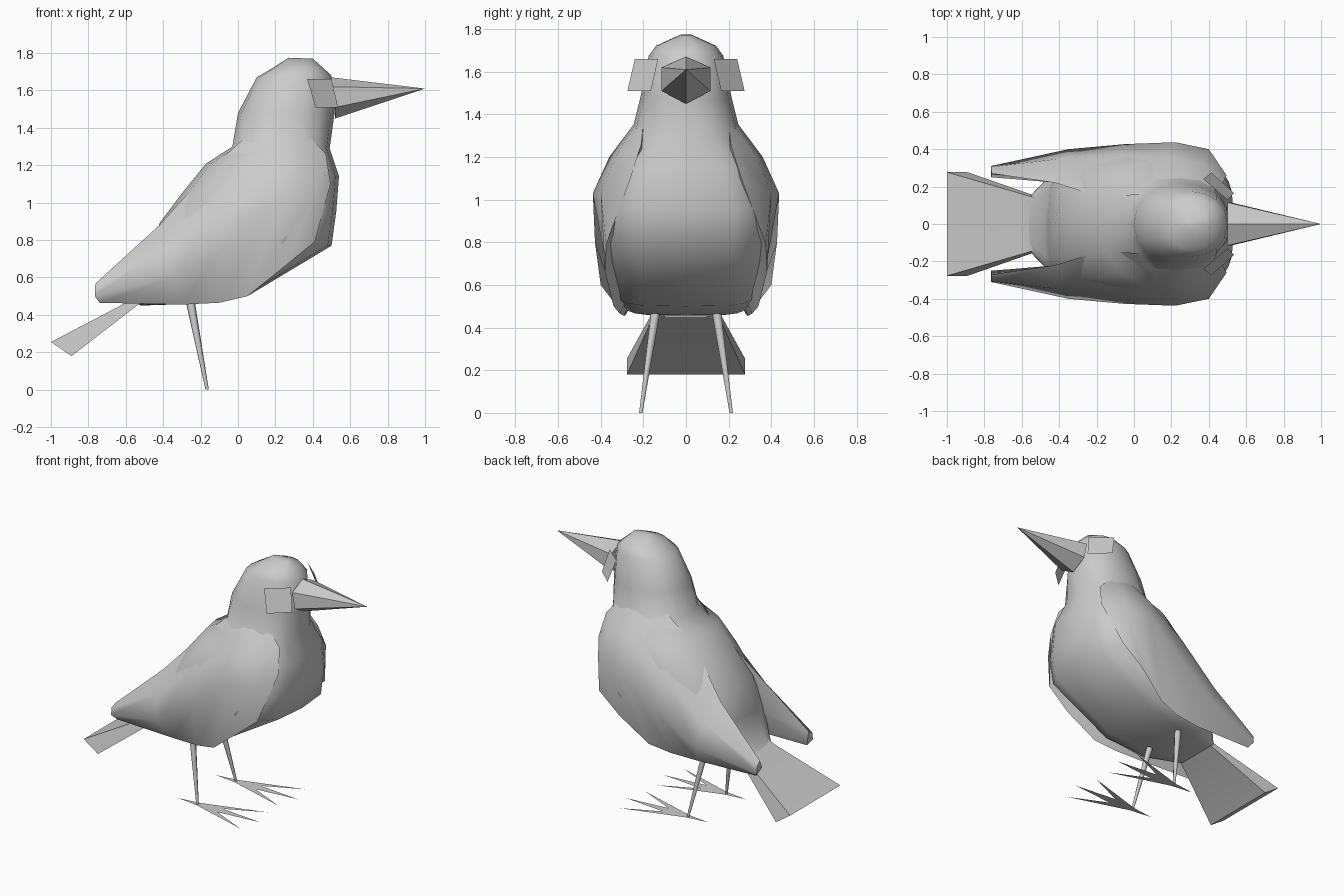
import bpy, bmesh, math

if "Cube" in bpy.data.objects:
    bpy.data.objects.remove(bpy.data.objects["Cube"])


def finish(name, bm, smooth=None, mirror=False):
    bmesh.ops.recalc_face_normals(bm, faces=bm.faces[:])
    me = bpy.data.meshes.new(name)
    bm.to_mesh(me)
    bm.free()
    ob = bpy.data.objects.new(name, me)
    bpy.context.collection.objects.link(ob)
    if mirror:
        m = ob.modifiers.new("Mirror", 'MIRROR')
        m.use_axis = (False, True, False)
        m.use_mirror_merge = False
    if smooth:
        bpy.ops.object.select_all(action='DESELECT')
        ob.select_set(True)
        bpy.context.view_layer.objects.active = ob
        bpy.ops.object.shade_smooth_by_angle(angle=math.radians(smooth))
    return ob


def loft(rings):
    bm = bmesh.new()
    vs = [[bm.verts.new(p) for p in r] for r in rings]
    n = len(rings[0])
    for a, b in zip(vs, vs[1:]):
        for i in range(n):
            j = (i + 1) % n
            bm.faces.new((a[i], a[j], b[j], b[i]))
    bm.faces.new(vs[0])
    bm.faces.new(vs[-1])
    return bm


def polygon(points):
    bm = bmesh.new()
    bm.faces.new([bm.verts.new(p) for p in points])
    return bm


def body_ring(bx, bz, fx, fz, w, pf=0.95, pb=0.9, n=16):
    pts = []
    for i in range(n):
        t = 2 * math.pi * i / n
        c, s = math.cos(t), math.sin(t)
        p = pf if c > 0.01 else pb
        c = math.copysign(abs(c) ** p, c)
        s = math.copysign(abs(s) ** p, s)
        k = (c + 1) / 2
        pts.append((bx + (fx - bx) * k, w * s, bz + (fz - bz) * k))
    return pts


# Body and head: back point, breast point, half width, front and back fullness of each section
sections = [
    (.27, 1.775, .40, 1.77, .03), (.185, 1.72, .45, 1.725, .14), (.10, 1.67, .50, 1.68, .175),
    (0, 1.48, .515, 1.47, .215), (-.03, 1.30, .49, 1.29, .26, .8),
    (-.17, 1.21, .54, 1.14, .345, .68), (-.30, 1.05, .525, .95, .395, .58),
    (-.42, .89, .50, .77, .39, .55, .8), (-.46, .70, .05, .50, .335, .5, .6),
    (-.48, .57, -.27, .458, .285, .5, .55), (-.57, .48, -.52, .45, .15, .5, .5)]
finish("body", loft([body_ring(*s) for s in sections]), 60)

# Tail: flaring slab
rect = lambda x1, z1, x2, z2, w: [(x1, -w, z1), (x1, w, z1), (x2, w, z2), (x2, -w, z2)]
finish("tail", loft([rect(-.53, .51, -.47, .48, .14), rect(-.58, .475, -.54, .45, .155),
                     rect(-1, .255, -.89, .18, .277)]), 60)

# Wings: sections of top, two outer, bottom and inner points
wing = [
    [(.38, .20, 1.36), (.47, .21, 1.26), (.495, .26, 1.10), (.41, .375, .79), (.30, .18, 1.05)],
    [(.25, .21, 1.40), (.37, .32, 1.22), (.40, .40, 1.03), (.25, .38, .66), (.15, .18, 1.0)],
    [(.05, .16, 1.36), (.17, .36, 1.20), (.22, .437, 1.03), (.05, .34, .50), (0, .18, .90)],
    [(-.17, .14, 1.16), (-.11, .365, 1.0), (-.05, .427, .80), (-.10, .31, .465), (-.20, .18, .75)],
    [(-.42, .22, .88), (-.39, .35, .76), (-.35, .40, .60), (-.30, .29, .455), (-.40, .22, .65)],
    [(-.76, .27, .57), (-.765, .305, .55), (-.765, .31, .50), (-.74, .28, .465), (-.765, .25, .52)]]
finish("wings", loft(wing), 60, True)

# Beak: six-sided spike
bm = bmesh.new()
tip = bm.verts.new((1, 0, 1.61))
base = [bm.verts.new(p) for p in [(.5, 0, 1.67), (.5, .115, 1.62), (.52, .115, 1.51),
                                  (.52, 0, 1.45), (.52, -.115, 1.51), (.5, -.115, 1.62)]]
for i in range(6):
    bm.faces.new((base[i], base[(i + 1) % 6], tip))
bm.faces.new(base)
finish("beak", bm)

# Eyes: flat square cards
finish("eyes", polygon([(.37, .24, 1.66), (.50, .13, 1.66), (.535, .165, 1.51),
                        (.415, .275, 1.51)]), mirror=True)

# Legs: tapered shafts
ring = lambda x, y, z, r: [(x + r * math.cos(i * math.pi / 3), y + r * math.sin(i * math.pi / 3), z)
                           for i in range(6)]
finish("legs", loft([ring(-.165, .212, 0, .009), ring(-.253, .145, .46, .024),
                     ring(-.265, .135, .52, .026)]), 70, True)

# Feet: flat toes on the ground
toes = [(-.16, 0), (0, -.02), (.43, -.15), (.17, -.03), (.48, 0), (.17, .03), (.43, .15), (0, .02)]
finish("feet", polygon([(x - .16, y + .21, 0) for x, y in toes]), mirror=True)
